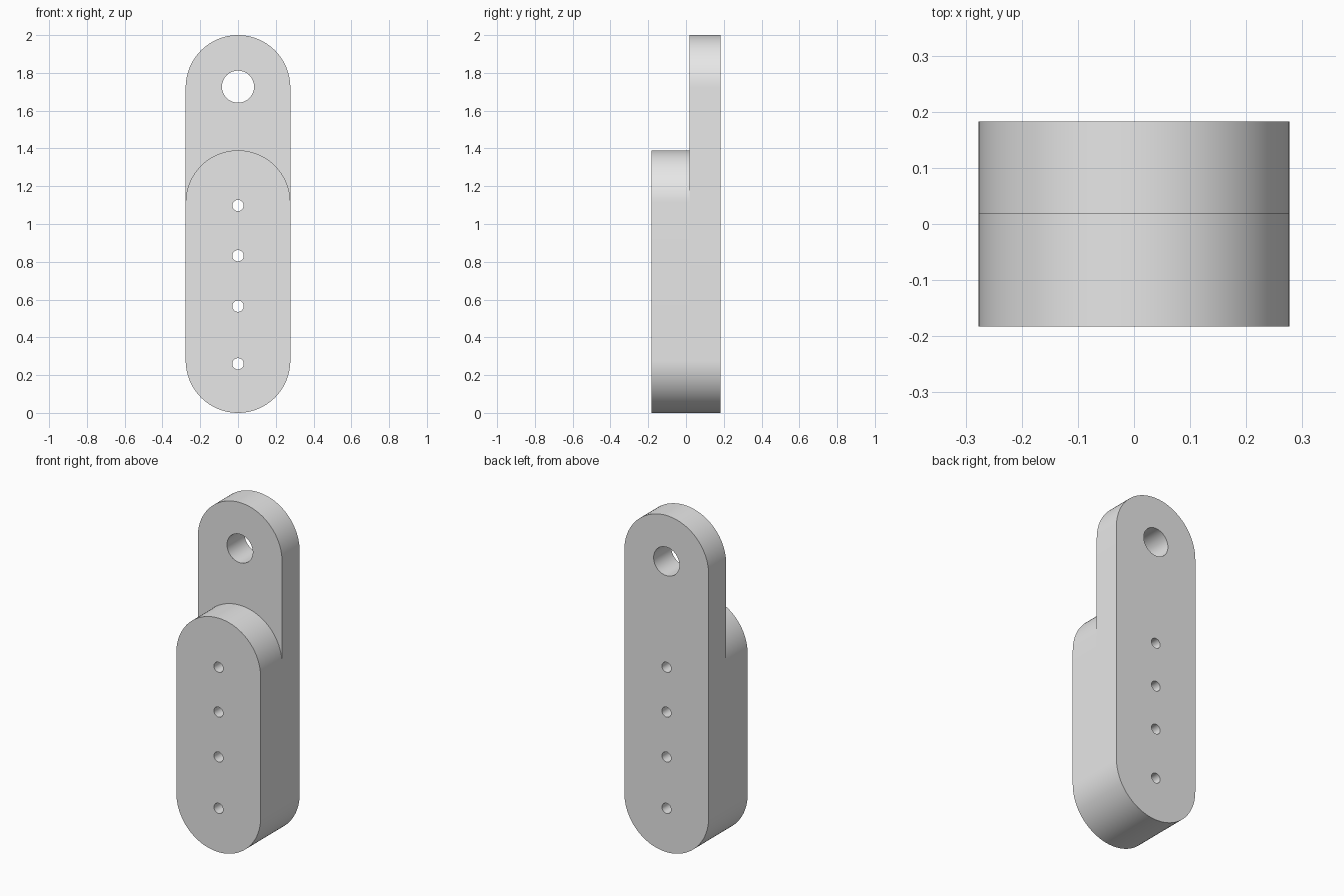
import bpy
from math import sin, cos, pi, radians

cube = bpy.data.objects.get("Cube")
if cube:
    bpy.data.objects.remove(cube, do_unlink=True)

RADIUS = 0.277
SCREW_HOLES = [(z, 0.03) for z in (0.26, 0.565, 0.832, 1.098)]
PIN_HOLE = (1.727, 0.085)

grey = bpy.data.materials.new("plain grey")
grey.use_nodes = True
grey.diffuse_color = (0.8, 0.8, 0.8, 1)
grey.node_tree.nodes["Principled BSDF"].inputs["Base Color"].default_value = grey.diffuse_color


def arc(cz, r, start, end, steps):
    angles = [start + (end - start) * i / steps for i in range(steps + 1)]
    return [(r * cos(a), cz + r * sin(a)) for a in angles]


def add_loop(curve, points):
    spline = curve.splines.new("POLY")
    spline.points.add(len(points) - 1)
    for p, (x, z) in zip(spline.points, points):
        p.co = (x, z, 0, 1)
    spline.use_cyclic_u = True


def round_ended_plate(name, top, y_front, y_back, holes):
    """Extruded outline with semicircular ends and round through-holes."""
    curve = bpy.data.curves.new(name, "CURVE")
    curve.dimensions = "2D"
    curve.fill_mode = "BOTH"
    curve.extrude = (y_back - y_front) / 2
    add_loop(curve, arc(top - RADIUS, RADIUS, 0, pi, 48) + arc(RADIUS, RADIUS, pi, 2 * pi, 48))
    for z, r in holes:
        add_loop(curve, arc(z, r, 0, 2 * pi, 32)[:-1])
    plate = bpy.data.objects.new(name, curve)
    bpy.context.collection.objects.link(plate)
    plate.rotation_euler.x = pi / 2
    plate.location.y = (y_front + y_back) / 2

    # Turn the outline into a welded mesh with sharp rims
    bpy.ops.object.select_all(action="DESELECT")
    plate.select_set(True)
    bpy.context.view_layer.objects.active = plate
    bpy.ops.object.convert(target="MESH")
    plate = bpy.context.object
    bpy.ops.object.mode_set(mode="EDIT")
    bpy.ops.mesh.select_all(action="SELECT")
    bpy.ops.mesh.remove_doubles(threshold=0.0001)
    bpy.ops.mesh.normals_make_consistent(inside=False)
    bpy.ops.object.mode_set(mode="OBJECT")
    bpy.ops.object.shade_smooth_by_angle(angle=radians(30))
    plate.data.materials.clear()
    plate.data.materials.append(grey)
    return plate


# Tall rear plate with the pin hole, short front plate against it
round_ended_plate("back_plate", 2.0, 0.018, 0.183, SCREW_HOLES + [PIN_HOLE])
round_ended_plate("front_plate", 1.39, -0.183, 0.018, SCREW_HOLES)
